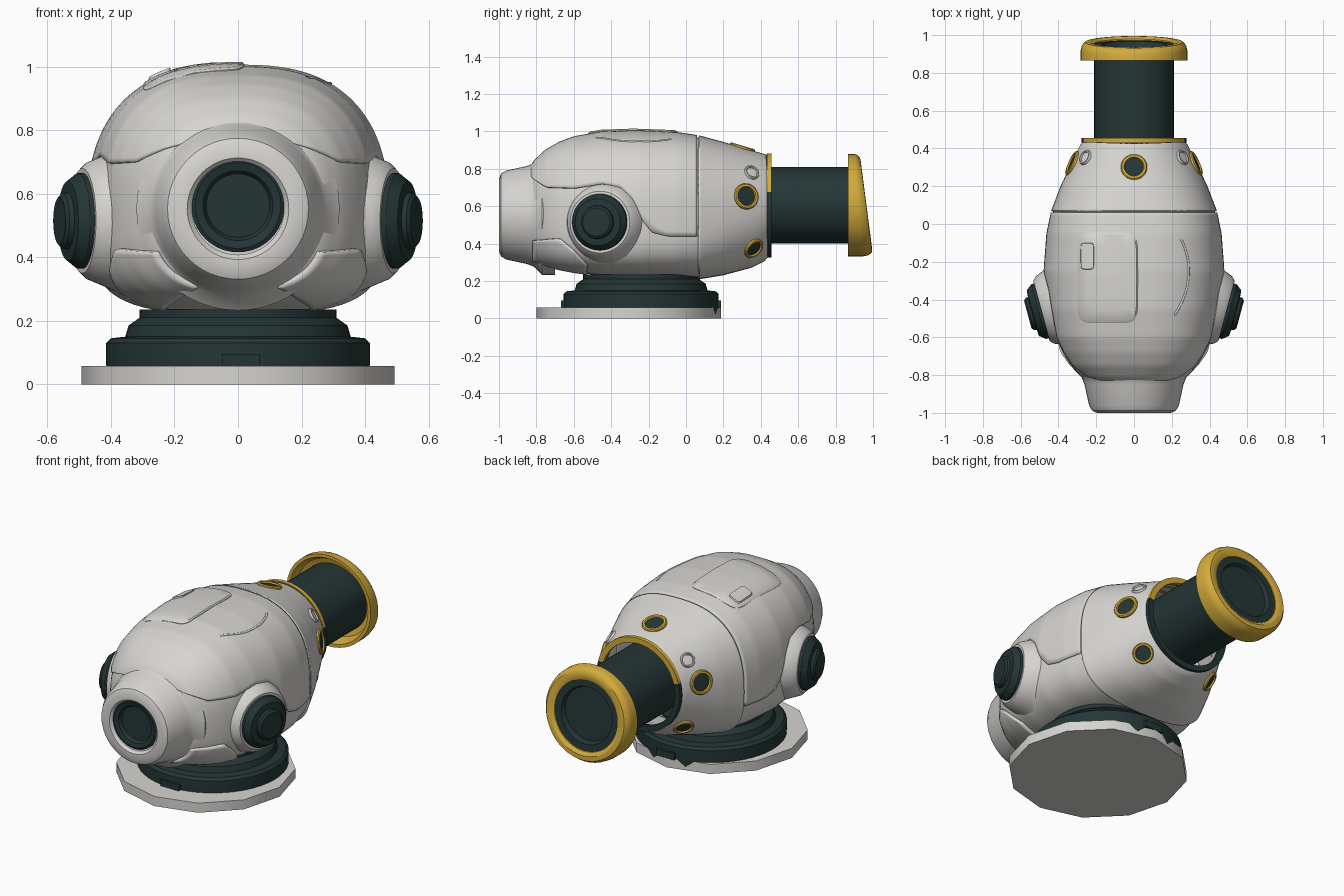
import bpy, bmesh, math
from mathutils import Vector, Matrix

if "Cube" in bpy.data.objects:
    bpy.data.objects.remove(bpy.data.objects["Cube"])

def material(name, rgb):
    m = bpy.data.materials.new(name)
    m.diffuse_color = (*rgb, 1)
    m.use_nodes = True
    m.node_tree.nodes["Principled BSDF"].inputs["Base Color"].default_value = m.diffuse_color
    return m

WHITE = material("warm white", (0.68, 0.665, 0.64))
DARK = material("dark teal", (0.018, 0.036, 0.036))
GOLD = material("gold", (0.66, 0.41, 0.045))

def finish(name, bm, mats, solid=0, angle=32, recalc=True):
    if recalc:
        bmesh.ops.recalc_face_normals(bm, faces=bm.faces)
    me = bpy.data.meshes.new(name)
    bm.to_mesh(me)
    bm.free()
    ob = bpy.data.objects.new(name, me)
    bpy.context.collection.objects.link(ob)
    for m in mats:
        me.materials.append(m)
    if solid:
        mod = ob.modifiers.new("thickness", 'SOLIDIFY')
        mod.thickness, mod.offset = solid, -1
    bpy.ops.object.select_all(action='DESELECT')
    ob.select_set(True)
    bpy.context.view_layer.objects.active = ob
    bpy.ops.object.shade_smooth_by_angle(angle=math.radians(angle))
    return ob

def lookup(table, y):
    if y <= table[0][0]:
        return table[0][1:]
    for a, b in zip(table, table[1:]):
        if y <= b[0]:
            f = (y - a[0]) / (b[0] - a[0])
            return [p + (q - p) * f for p, q in zip(a[1:], b[1:])]
    return table[-1][1:]

# Hull sections: y, half width, top z, bottom z, centre z, upper and lower roundness
HULL = [(-.84, .20, .79, .36, .56, 2.3, 2.5), (-.82, .27, .835, .30, .56, 2.4, 2.7),
        (-.75, .34, .90, .275, .54, 2.5, 3.0), (-.68, .385, .94, .255, .53, 2.5, 3.2),
        (-.6, .42, .97, .24, .52, 2.6, 3.3), (-.45, .455, .997, .22, .5, 2.6, 3.3),
        (-.25, .475, 1.003, .213, .5, 2.6, 3.3), (-.05, .46, .993, .213, .51, 2.6, 3.2),
        (.07, .435, .975, .213, .53, 2.5, 3.0), (.2, .385, .94, .235, .56, 2.3, 2.6),
        (.35, .315, .895, .275, .59, 2.1, 2.2), (.42, .28, .875, .31, .60, 2, 2),
        (.44, .265, .865, .335, .60, 2, 2)]

def hull(y, t, off=0.0):
    w, zt, zb, zc, nu, nl = lookup(HULL, y)
    c, s = math.cos(t), math.sin(t)
    n, h = (nu, zt - zc) if s >= 0 else (nl, zc - zb)
    x = math.copysign(abs(c) ** (2 / n), c) * (w + off)
    return Vector((x, y, zc + math.copysign(abs(s) ** (2 / n), s) * (h + off)))

def angle_at(y, z):
    w, zt, zb, zc, nu, nl = lookup(HULL, y)
    n, h = (nu, zt - zc) if z >= zc else (nl, zc - zb)
    v = min(abs(z - zc) / h, 0.98) ** (n / 2)
    return math.copysign(math.asin(v), z - zc)

def top_z(x, y):
    w, zt, zb, zc, nu, nl = lookup(HULL, y)
    return zc + (zt - zc) * (1 - abs(x / w) ** nu) ** (1 / nu)

def patch(name, y0, y1, span, off=0.0, solid=0, ny=40, nt=64, cap=False):
    """Part of the hull between y0 and y1; span(y) gives its angle range."""
    bm = bmesh.new()
    rows = []
    for i in range(ny + 1):
        y = y0 + (y1 - y0) * i / ny
        a, b = span(y)
        rows.append([bm.verts.new(hull(y, a + (b - a) * j / nt, off)) for j in range(nt + 1)])
    for r, q in zip(rows, rows[1:]):
        for j in range(nt):
            bm.faces.new((r[j], q[j], q[j + 1], r[j + 1]))
    if cap:
        bm.faces.new(rows[0][:-1])
    bmesh.ops.remove_doubles(bm, verts=bm.verts, dist=1e-5)
    return finish(name, bm, [WHITE], solid, recalc=False)

def revolve(name, profile, origin, axis, mats, seg=48, pick=None, bend=None, closed=False, phase=0):
    """Spin (radius, height) points around an axis; pick chooses face material."""
    rot = Vector(axis).to_track_quat('Z', 'Y').to_matrix().to_4x4()
    mat = Matrix.Translation(origin) @ rot
    bm = bmesh.new()
    rings = []
    for r, h in profile:
        rings.append([bm.verts.new(mat @ Vector((r * math.cos(a), r * math.sin(a), h)))
                      for a in (2 * math.pi * k / seg + phase for k in range(seg))])
    pairs = list(zip(rings, rings[1:])) + ([(rings[-1], rings[0])] if closed else [])
    for p, q in pairs:
        for k in range(seg):
            bm.faces.new((p[k], p[k - 1], q[k - 1], q[k]))
    bmesh.ops.remove_doubles(bm, verts=bm.verts, dist=1e-5)
    if bend:
        for v in bm.verts:
            v.co = bend(v.co)
    if pick:
        for f in bm.faces:
            f.material_index = pick(f.calc_center_median())
    return finish(name, bm, mats)

FULL = (-math.pi / 2, 1.5 * math.pi)

# Hull: inner body, overlapping hood and rear collar
patch("lower_body", -.83, .075, lambda y: FULL, -.008, cap=True)
HOOD = [(-.84, .77), (-.82, .745), (-.75, .70), (-.6, .695), (-.45, .72), (-.35, .70),
        (-.28, .63), (-.23, .52), (-.18, .46), (-.1, .44), (.06, .44)]
def hood_span(y):
    t = angle_at(y, lookup(HOOD, y)[0])
    return t, math.pi - t
patch("hood", -.845, .06, hood_span, .004, .02, ny=60)
patch("rear_shell", .07, .44, lambda y: FULL, .004, .02)

# Cheek plates on both sides of the front
CHEEK = [(-.81, .42), (-.68, .43), (-.6, .36), (-.52, .27)]
def cheek_span(y):
    return math.radians(-70), angle_at(y, lookup(CHEEK, y)[0])
patch("cheek_right", -.82, -.53, cheek_span, .008, .02, 16, 16)
patch("cheek_left", -.82, -.53, lambda y: [math.pi - t for t in cheek_span(y)][::-1], .008, .02, 16, 16)

# Snout with recessed front lens
revolve("snout", [(.145, -.93), (.145, -.985), (.16, -1), (.195, -1), (.222, -.988), (.238, -.96),
                  (.262, -.85), (.278, -.81), (.32, -.77), (.32, -.70)], (0, 0, .553), (0, 1, 0), [WHITE])
revolve("front_lens", [(.147, -.93), (.147, -.985), (.135, -.992), (.11, -.985), (.10, -.965), (0, -.965)],
        (0, 0, .563), (0, 1, 0), [DARK])

# Side pods: white collar and dark cap
for side, s in (("right", 1), ("left", -1)):
    o, d = (s * .49, -.46, .515), (s * .966, -.26, 0)
    revolve("pod_collar_" + side, [(.235, -.14), (.205, -.07), (.185, -.02), (.165, 0), (.13, 0)], o, d, [WHITE])
    revolve("pod_cap_" + side, [(.145, -.04), (.152, -.02), (.15, .015), (.125, .047), (.09, .05),
                                (.087, .065), (.075, .075), (0, .075)], o, d, [DARK])

# Barrel and slanted hollow muzzle
AXIS = ((0, 0, .605), (0, 1, 0))
def slant(c):
    k = min(max((c.y - .865) / .1, 0), 1.0)
    return Vector((c.x * 1.03, c.y - (c.z - .605) * .13 * k, c.z))
revolve("barrel", [(0, .1), (.205, .1), (.205, .86), (.205, .95), (.165, .95), (.155, .925), (0, .925)],
        *AXIS, [DARK], bend=slant)
revolve("muzzle", [(.255, .865), (.274, .865), (.274, .92), (.268, .945), (.252, .963), (.225, .965),
                   (.205, .955), (.2, .93), (.235, .92)], *AXIS, [GOLD], bend=slant, closed=True)

# Ring around the rear opening: gold above, dark below
revolve("opening_ring", [(.245, .432), (.278, .432), (.278, .456), (.245, .456)], *AXIS, [GOLD, DARK],
        closed=True, pick=lambda c: 0 if c.z > .66 else 1)
revolve("opening_gasket", [(.25, .415), (.272, .415), (.272, .434), (.25, .434)], *AXIS, [DARK], closed=True)

# Ports around the rear shell
def port(name, y, deg, r, rim):
    t = math.radians(deg)
    p = hull(y, t)
    n = (hull(y + .01, t) - hull(y - .01, t)).cross(hull(y, t + .02) - hull(y, t - .02)).normalized()
    revolve(name + "_rim", [(r, -.02), (r, .008), (r * .92, .014), (r * .76, .014), (r * .68, .004),
                            (r * .68, -.02)], p, n, [rim], 28)
    revolve(name + "_core", [(r * .7, -.01), (r * .7, .006), (0, .008)], p, n,
            [DARK if rim is GOLD else WHITE], 28)
port("top_port", .30, 90, .07, GOLD)
for side, f in (("right", lambda a: a), ("left", lambda a: 180 - a)):
    port("stud_" + side, .35, f(37), .042, WHITE)
    port("side_port_" + side, .32, f(11), .07, GOLD)
    port("low_port_" + side, .36, f(-42), .058, GOLD)

# Roof hatch, latch and seam following the hood
def roof_plate(name, cx, cy, hx, hy, lift):
    bm = bmesh.new()
    rings, seg = [], 48
    for k, up in ((.02, lift), (.35, lift), (.7, lift), (.96, lift), (1, lift - .006), (1, -.01)):
        ring = []
        for i in range(seg):
            a = 2 * math.pi * i / seg
            c, s = math.cos(a), math.sin(a)
            x = cx + k * hx * math.copysign(abs(c) ** .3, c)
            y = cy + k * hy * math.copysign(abs(s) ** .3, s)
            ring.append(bm.verts.new((x, y, top_z(x, y) + up)))
        rings.append(ring)
    bm.faces.new(rings[0])
    for p, q in zip(rings, rings[1:]):
        for i in range(seg):
            bm.faces.new((p[i - 1], p[i], q[i], q[i - 1]))
    finish(name, bm, [WHITE])
roof_plate("hatch", -.14, -.285, .16, .24, .013)
roof_plate("hatch_latch", -.247, -.17, .035, .07, .02)
cu = bpy.data.curves.new("roof_seam", 'CURVE')
cu.dimensions, cu.bevel_depth = '3D', .006
sp = cu.splines.new('POLY')
sp.points.add(20)
for i, p in enumerate(sp.points):
    y = -.48 + .40 * i / 20
    x = .29 - 1.4 * (y + .25) ** 2
    p.co = (x, y, top_z(x, y) + .003, 1)
seam = bpy.data.objects.new("roof_seam", cu)
bpy.context.collection.objects.link(seam)
cu.materials.append(WHITE)

# Stand: twelve-sided plate and stepped turntable
revolve("ground_plate", [(0, 0), (.493, 0), (.493, .058), (0, .058)], (0, -.307, 0), (0, 0, 1), [WHITE], 12)
revolve("turntable", [(0, .002), (.41, .002), (.415, .06), (.415, .13), (.40, .145), (.355, .15), (.345, .185),
                      (.31, .21), (.31, .235), (0, .235)], (0, -.24, 0), (0, 0, 1), [DARK])
for name, y in (("front_clip", -.652), ("rear_clip", .172)):
    bm = bmesh.new()
    bmesh.ops.create_cube(bm, size=1, matrix=Matrix.Translation((.01, y, .075)) @ Matrix.Diagonal((.12, .03, .04, 1)))
    finish(name, bm, [DARK])
